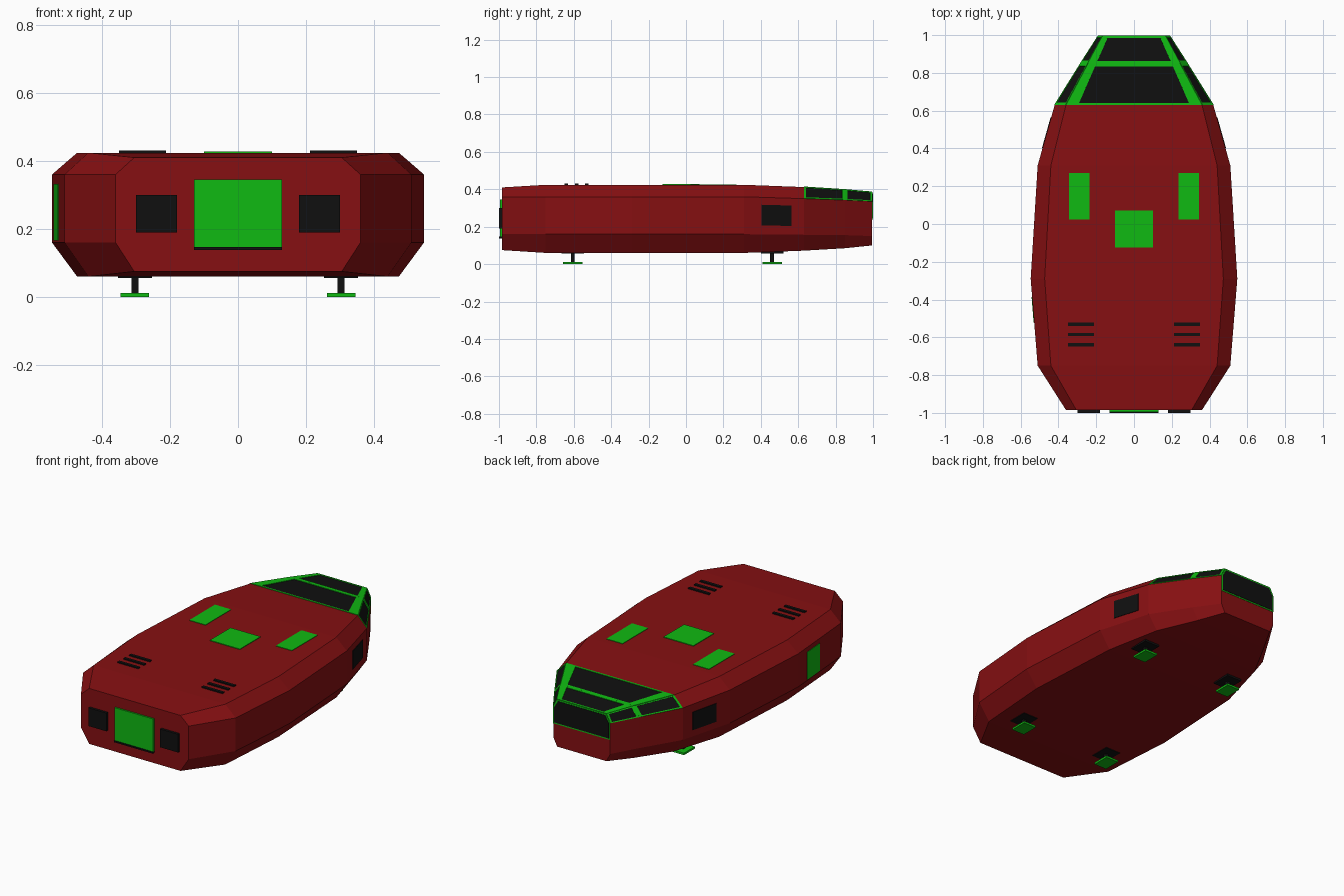
import bpy, bmesh
from mathutils import Vector as V

if "Cube" in bpy.data.objects:
    bpy.data.objects.remove(bpy.data.objects["Cube"])

def material(name, rgb):
    m = bpy.data.materials.new(name)
    m.diffuse_color = (*rgb, 1)
    m.use_nodes = True
    m.node_tree.nodes["Principled BSDF"].inputs["Base Color"].default_value = m.diffuse_color
    return m

RED = material("red_paint", (0.24, 0.005, 0.006))
GREEN = material("green_trim", (0.005, 0.49, 0.006))
BLACK = material("black_glass", (0.005, 0.005, 0.005))

def finish(name, bm, *mats):
    bmesh.ops.recalc_face_normals(bm, faces=bm.faces)
    me = bpy.data.meshes.new(name)
    bm.to_mesh(me)
    bm.free()
    ob = bpy.data.objects.new(name, me)
    for m in mats:
        me.materials.append(m)
    bpy.context.collection.objects.link(ob)
    return ob

def box(name, x, y, z, mat):
    bm = bmesh.new()
    bmesh.ops.create_cube(bm, size=1)
    for v in bm.verts:
        v.co = [(a + b) / 2 + c * (b - a) for (a, b), c in zip((x, y, z), v.co)]
    return finish(name, bm, mat)

def slab(name, pts, offset, mat):
    """Thin plate: polygon pushed out by the offset vector."""
    bm = bmesh.new()
    a = [bm.verts.new(V(p) - offset) for p in pts]
    b = [bm.verts.new(V(p) + offset) for p in pts]
    bm.faces.new(a)
    bm.faces.new(b)
    for i in range(len(a)):
        j = (i + 1) % len(a)
        bm.faces.new((a[i], a[j], b[j], b[i]))
    return finish(name, bm, mat)

# Hull cross-sections: y, side half width, roof half width, z roof / shoulder / sill / floor
STATIONS = [
    (-0.985, 0.36, 0.305, 0.41, 0.36, 0.16, 0.075),
    (-0.75, 0.51, 0.44, 0.424, 0.36, 0.16, 0.06),
    (-0.29, 0.547, 0.473, 0.424, 0.36, 0.16, 0.06),
    (0.31, 0.51, 0.44, 0.424, 0.36, 0.16, 0.06),
    (0.63, 0.42, 0.36, 0.412, 0.35, 0.157, 0.072),
    (0.85, 0.283, 0.243, 0.398, 0.342, 0.155, 0.085),
    (0.995, 0.19, 0.165, 0.385, 0.335, 0.15, 0.10),
]

def ring(s):
    y, w, t, zt, zu, zl, zb = s
    half = [(t, zt), (w, zu), (w, zl), (t, zb)]
    return [V((x, y, z)) for x, z in half] + [V((-x, y, z)) for x, z in half[::-1]]

RINGS = [ring(s) for s in STATIONS]

# Hull, with the cockpit roof and shoulders as glass
bm = bmesh.new()
vr = [[bm.verts.new(p) for p in r] for r in RINGS]
for i in range(len(vr) - 1):
    for k in range(8):
        n = (k + 1) % 8
        f = bm.faces.new((vr[i][k], vr[i][n], vr[i + 1][n], vr[i + 1][k]))
        f.material_index = 1 if i >= 4 and k in (0, 6, 7) else 0
bm.faces.new(vr[0])
bm.faces.new(vr[-1])
finish("hull", bm, RED, BLACK)

def patch(name, i, k, u, v, mat, t=0.003):
    """Plate on hull strip k after station i; u runs along y, v across the strip."""
    n = (k + 1) % 8
    a, b, c, d = RINGS[i][k], RINGS[i + 1][k], RINGS[i + 1][n], RINGS[i][n]
    at = lambda s, r: a.lerp(b, s).lerp(d.lerp(c, s), r)
    pts = [at(u[0], v[0]), at(u[1], v[0]), at(u[1], v[1]), at(u[0], v[1])]
    slab(name, pts, (c - a).cross(d - b).normalized() * t, mat)

# Cockpit frame bars
for i, (first, last) in ((4, (0.05, 0.93)), (5, (0.09, 0.93))):
    for k in (0, 6, 7):
        patch("frame_bar_rear", i, k, (0, first), (0, 1), GREEN)
        patch("frame_bar_fore", i, k, (last, 1), (0, 1), GREEN)
    patch("roof_rail", i, 7, (0, 1), (0, 0.09), GREEN)
    patch("roof_rail", i, 7, (0, 1), (0.91, 1), GREEN)
    for k, low, top in ((0, (0.9, 1), (0, 0.08)), (6, (0, 0.1), (0.92, 1))):
        patch("shoulder_rail_low", i, k, (0, 1), low, GREEN)
        patch("shoulder_rail_top", i, k, (0, 1), top, GREEN)

# Nose window: green surround with black glass proud of it
def nose(name, inset, t, mat):
    half = [(0.165 - inset, 0.385 - inset), (0.19 - inset, 0.335), (0.19 - inset, 0.235 + inset)]
    pts = half + [(-x, z) for x, z in half[::-1]]
    slab(name, [(x, 0.995, z) for x, z in pts], V((0, t, 0)), mat)

nose("nose_window_frame", 0, 0.002, GREEN)
nose("nose_window", 0.008, 0.004, BLACK)

# Side windows and the left door
for k in (1, 5):
    patch("side_window", 3, k, (0.29, 0.79), (0.2, 0.76), BLACK)
patch("side_door", 1, 5, (0.5, 0.79), (0.03, 0.86), GREEN)

# Roof panels and vents
box("roof_hatch", (-0.1, 0.1), (-0.125, 0.072), (0.415, 0.428), GREEN)
for s in (-1, 1):
    span = lambda a, b: tuple(sorted((s * a, s * b)))
    box("roof_panel", span(0.235, 0.343), (0.025, 0.27), (0.415, 0.427), GREEN)
    for y in (-0.53, -0.585, -0.64):
        box("roof_vent", span(0.212, 0.35), (y - 0.009, y + 0.009), (0.415, 0.431), BLACK)
    # Engine ports beside the ramp
    box("engine_port", span(0.18, 0.30), (-1.0, -0.97), (0.19, 0.30), BLACK)
    # Landing legs
    for y in (-0.605, 0.46):
        x = s * 0.303
        box("leg_plate", (x - 0.05, x + 0.05), (y - 0.06, y + 0.06), (0.056, 0.075), BLACK)
        box("leg_strut", (x - 0.01, x + 0.01), (y - 0.01, y + 0.01), (0.01, 0.07), BLACK)
        box("leg_foot", (x - 0.042, x + 0.042), (y - 0.052, y + 0.052), (0, 0.012), GREEN)

# Loading ramp and its sill
box("ramp", (-0.13, 0.13), (-0.995, -0.97), (0.147, 0.345), GREEN)
box("ramp_sill", (-0.13, 0.13), (-1.0, -0.97), (0.138, 0.147), BLACK)
